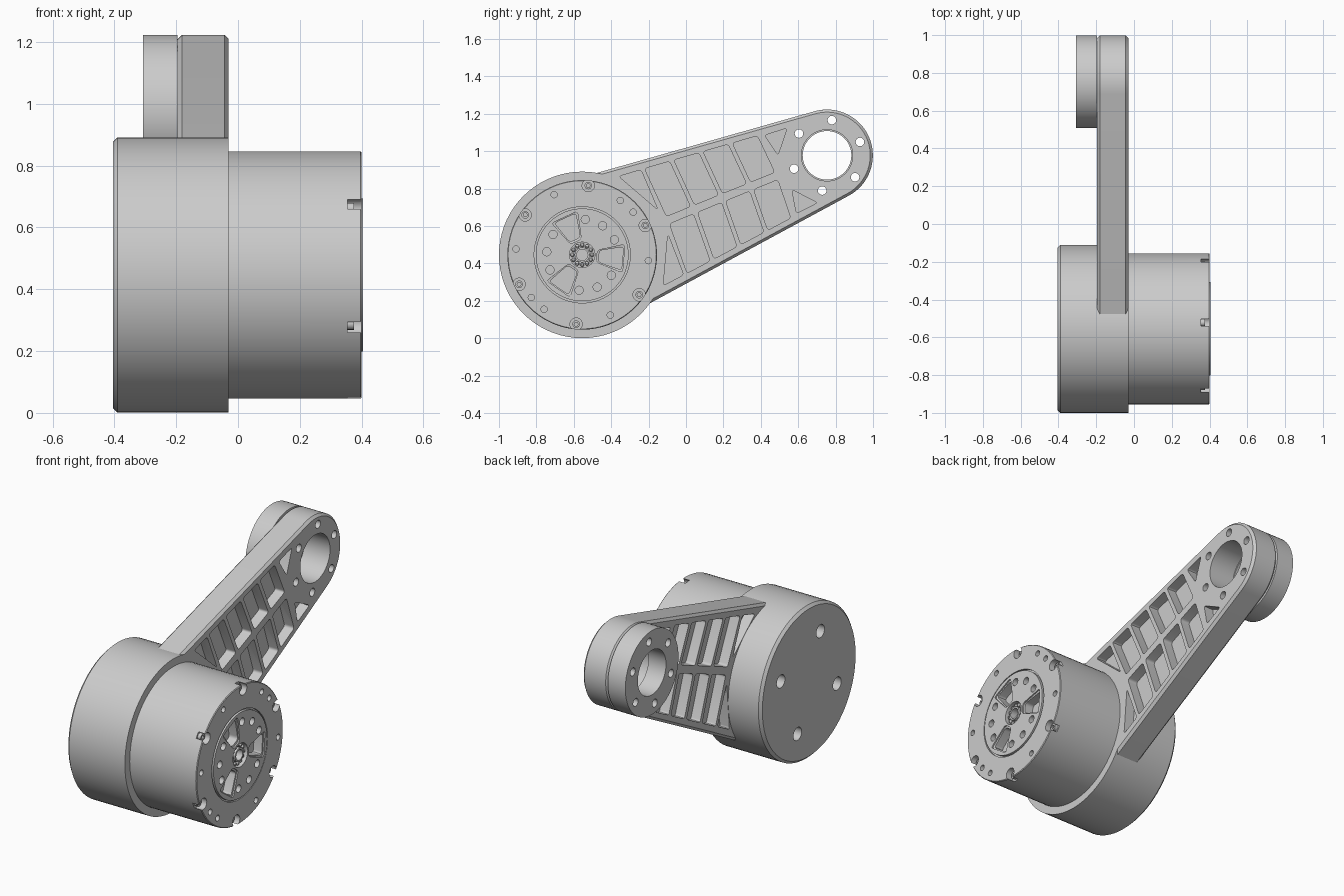
import bpy, bmesh
from math import sin, cos, acos, pi, radians, atan2
from mathutils import Vector

old = bpy.data.objects.get("Cube")
if old:
    bpy.data.objects.remove(old)

HUB = Vector((-0.555, 0.446))      # motor axis in (y, z)
TIP = Vector((0.754, 0.978))       # arm end axis in (y, z)
SPAN = (TIP - HUB).length
TILT = atan2(TIP.y - HUB.y, TIP.x - HUB.x)
FACE, BACK, MID = -0.03, -0.195, -0.1125   # arm front, back and centre plane
SKEW = radians(-5)                 # rotation of the motor bolt pattern

grey = bpy.data.materials.new("metal grey")
grey.use_nodes = True
grey.diffuse_color = (0.6, 0.6, 0.6, 1)
grey.node_tree.nodes["Principled BSDF"].inputs["Base Color"].default_value = (0.6, 0.6, 0.6, 1)


def polar(centre, radius, angle):
    return centre + Vector((cos(angle), sin(angle))) * radius


def circle(centre, radius, n=72):
    return [polar(centre, radius, 2 * pi * i / n) for i in range(n)]


def along_arm(u, v):
    return HUB + Vector((u * cos(TILT) - v * sin(TILT), u * sin(TILT) + v * cos(TILT)))


def rounded(points, r, n=4):
    """Polygon with its corners rounded."""
    out = []
    for i, p in enumerate(points):
        a = p + (points[i - 1] - p).normalized() * r
        b = p + (points[(i + 1) % len(points)] - p).normalized() * r
        for k in range(n + 1):
            t = k / n
            out.append(a * (1 - t) ** 2 + p * 2 * t * (1 - t) + b * t * t)
    return out


def loft(bm, rings):
    """Closed solid through (x, outline) rings."""
    loops = [[bm.verts.new((x, p.x, p.y)) for p in pts] for x, pts in rings]
    for a, b in zip(loops, loops[1:]):
        for i in range(len(a)):
            j = (i + 1) % len(a)
            bm.faces.new((a[i], a[j], b[j], b[i]))
    bm.faces.new(loops[0])
    bm.faces.new(loops[-1])


def drill(bm, centre, radius, x0, x1, n=20):
    loft(bm, [(x0, circle(centre, radius, n)), (x1, circle(centre, radius, n))])


def make(name, bm):
    bmesh.ops.recalc_face_normals(bm, faces=bm.faces)
    mesh = bpy.data.meshes.new(name)
    bm.to_mesh(mesh)
    bm.free()
    mesh.materials.append(grey)
    obj = bpy.data.objects.new(name, mesh)
    bpy.context.scene.collection.objects.link(obj)
    return obj


def carve(obj, bm):
    cutter = make("cutter", bm)
    cutter.hide_render = True
    mod = obj.modifiers.new("cut", 'BOOLEAN')
    mod.operation, mod.solver, mod.object = 'DIFFERENCE', 'EXACT', cutter
    graph = bpy.context.evaluated_depsgraph_get()
    mesh = bpy.data.meshes.new_from_object(obj.evaluated_get(graph))
    obj.modifiers.clear()
    # Keep the uncut solid if the cut leaves nothing
    if len(mesh.polygons):
        obj.data = mesh
    bpy.data.objects.remove(cutter)


def turned(centre, profile):
    """Solid of revolution from (x, radius) pairs."""
    bm = bmesh.new()
    loft(bm, [(x, circle(centre, r)) for x, r in profile])
    return bm


# Housing with four rear bolt holes
housing = make("housing", turned(HUB, [(-0.405, 0.43), (-0.39, 0.445), (FACE, 0.445)]))
cut = bmesh.new()
for k in range(4):
    drill(cut, polar(HUB, 0.28, TILT + k * pi / 2), 0.038, -0.45, -0.33)
carve(housing, cut)

# Motor body and rotor disc, with a thin groove between them
motor = make("motor", turned(HUB, [(-0.06, 0.4), (0.396, 0.4), (0.4, 0.396), (0.4, 0.257), (0.3, 0.257)]))
rotor = make("rotor", turned(HUB, [(0.29, 0.257), (0.388, 0.257), (0.388, 0.248), (0.404, 0.248)]))


def window(angle, grow):
    """Tapered rotor window outline."""
    inner, outer = radians(19) + grow * 5, radians(16) + grow * 5
    return rounded([polar(HUB, 0.095 - grow, angle - inner), polar(HUB, 0.225 + grow, angle - outer),
                    polar(HUB, 0.225 + grow, angle + outer), polar(HUB, 0.095 - grow, angle + inner)], 0.018)


# Rotor bolt circle, stepped windows and bearing recess
cut = bmesh.new()
for k in range(12):
    a = SKEW + k * pi / 6
    if k % 4:
        drill(cut, polar(HUB, 0.19, a), 0.022, 0.36, 0.45)
    else:
        loft(cut, [(0.34, window(a, 0)), (0.394, window(a, 0)),
                   (0.396, window(a, 0.01)), (0.45, window(a, 0.01))])
loft(cut, [(0.32, circle(HUB, 0.03, 32)), (0.374, circle(HUB, 0.03, 32)),
           (0.375, circle(HUB, 0.068, 32)), (0.45, circle(HUB, 0.068, 32))])
carve(rotor, cut)

# Open screw seats and small holes on the motor rim
seats = [polar(HUB, 0.372, SKEW + pi / 6 + k * pi / 3) for k in range(6)]
cut = bmesh.new()
for seat in seats:
    drill(cut, seat, 0.033, 0.355, 0.45, 24)
for deg in (-65, -5, 40, 55, 115, 175, 220, 235):
    drill(cut, polar(HUB, 0.355, radians(deg)), 0.017, 0.37, 0.45, 16)
carve(motor, cut)

# Rim screws with hexagonal sockets
screws = bmesh.new()
cut = bmesh.new()
for seat in seats:
    drill(screws, seat, 0.02, 0.345, 0.375, 16)
    drill(cut, seat, 0.011, 0.36, 0.4, 6)
screws = make("rim_screws", screws)
carve(screws, cut)

# Centre bearing: inner race and a ring of balls
race = make("bearing_race", turned(HUB, [(0.37, 0.04), (0.398, 0.04)]))
cut = bmesh.new()
drill(cut, HUB, 0.03, 0.3, 0.45, 32)
carve(race, cut)
balls = bmesh.new()
for k in range(12):
    p = polar(HUB, 0.053, k * pi / 6)
    made = bmesh.ops.create_uvsphere(balls, u_segments=10, v_segments=8, radius=0.011)
    bmesh.ops.translate(balls, verts=made["verts"], vec=(0.384, p.x, p.y))
balls = make("bearing_balls", balls)


# Arm: tapered outline tangent to both ends, with chamfered rims
def arm_outline(inset, n=40):
    big, small = 0.4 - inset, 0.245 - inset
    a = acos((big - small) / SPAN)
    tip = [polar(TIP, small, TILT - a + 2 * a * i / n) for i in range(n + 1)]
    hub = [polar(HUB, big, TILT + a + (2 * pi - 2 * a) * i / n) for i in range(n + 1)]
    return tip + hub


bm = bmesh.new()
loft(bm, [(BACK, arm_outline(0.014)), (BACK + 0.014, arm_outline(0)),
          (FACE - 0.014, arm_outline(0)), (FACE, arm_outline(0.014))])
arm = make("arm", bm)

# Pocket outlines in arm coordinates, mirrored about the centre rib
pockets = []
for side in (1, -1):
    for k in range(4):
        u0 = 0.483 + k * 0.162
        u1 = u0 + 0.138
        shape = [(u0, 0.352 - 0.104 * u0), (u1, 0.352 - 0.104 * u1), (u1 + 0.012, 0.022), (u0 + 0.012, 0.022)]
        pockets.append([along_arm(u, v * side) for u, v in shape])
    for shape in ([(0.34, 0.315), (0.462, 0.303), (0.466, 0.07)],
                  [(1.145, 0.225), (1.27, 0.215), (1.17, 0.1)]):
        pockets.append([along_arm(u, v * side) for u, v in shape])
cut = bmesh.new()
for shape in pockets:
    outline = rounded(shape, 0.016)
    for outer, floor in ((FACE + 0.05, MID + 0.022), (BACK - 0.05, MID - 0.022)):
        loft(cut, [(outer, outline), (floor, outline)])
carve(arm, cut)

# Rear boss on the arm end
boss = make("end_boss", turned(TIP, [(-0.308, 0.245), (BACK, 0.245)]))

# Bearing bore and bolt circle through arm and boss
for part, bore in ((arm, 0.137), (boss, 0.13)):
    cut = bmesh.new()
    drill(cut, TIP, bore, -0.5, 0.2, 64)
    for k in range(6):
        drill(cut, polar(TIP, 0.19, TILT + k * pi / 3), 0.023, -0.5, 0.2)
    carve(part, cut)

# Smooth shading with sharp edges kept
bpy.ops.object.select_all(action='DESELECT')
for part in (housing, motor, rotor, screws, race, balls, arm, boss):
    part.select_set(True)
bpy.context.view_layer.objects.active = arm
bpy.ops.object.shade_smooth_by_angle(angle=radians(30))
